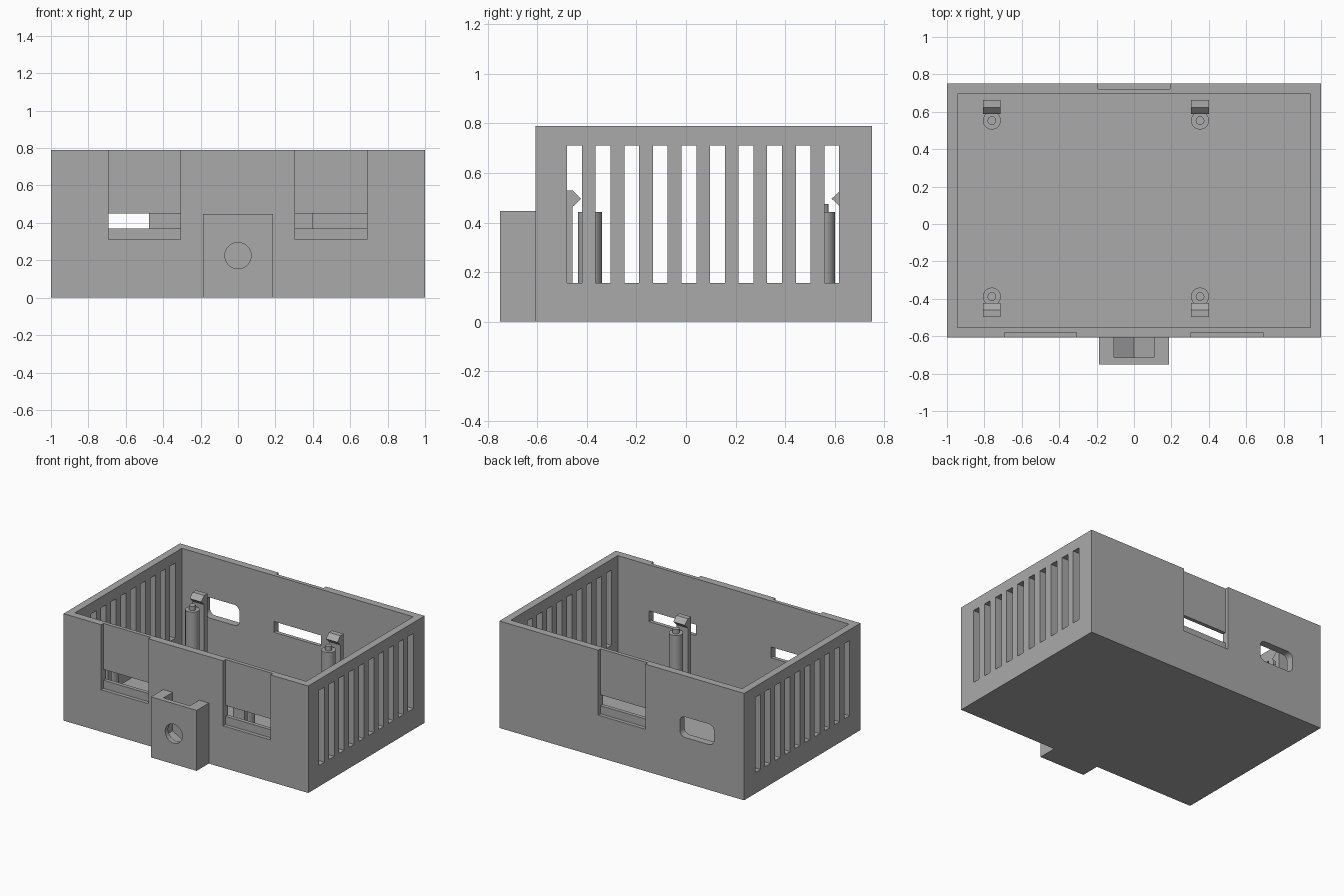
import bpy, bmesh, math
from mathutils import Matrix, Vector

if "Cube" in bpy.data.objects:
    bpy.data.objects.remove(bpy.data.objects["Cube"], do_unlink=True)

grey = bpy.data.materials.new("plain grey")
grey.use_nodes = True
grey.diffuse_color = (0.4, 0.4, 0.4, 1)
grey.node_tree.nodes["Principled BSDF"].inputs["Base Color"].default_value = (0.4, 0.4, 0.4, 1)


def finish(name, bm):
    bmesh.ops.recalc_face_normals(bm, faces=bm.faces)
    mesh = bpy.data.meshes.new(name)
    bm.to_mesh(mesh)
    bm.free()
    mesh.materials.append(grey)
    obj = bpy.data.objects.new(name, mesh)
    bpy.context.collection.objects.link(obj)
    return obj


def box(name, x, y, z):
    """Box from three (min, max) ranges."""
    bm = bmesh.new()
    bmesh.ops.create_cube(bm, size=1)
    for v in bm.verts:
        v.co = Vector([r[0] if c < 0 else r[1] for c, r in zip(v.co, (x, y, z))])
    return finish(name, bm)


def prism(name, points, origin, direction):
    """Extrude a closed outline of 3D points along a direction."""
    bm = bmesh.new()
    face = bm.faces.new([bm.verts.new(Vector(origin) + Vector(p)) for p in points])
    grown = bmesh.ops.extrude_face_region(bm, geom=[face])["geom"]
    bmesh.ops.translate(bm, vec=direction,
                        verts=[g for g in grown if isinstance(g, bmesh.types.BMVert)])
    return finish(name, bm)


def ring_xz(radius, sides, start=0.0):
    angles = [start + math.tau * i / sides for i in range(sides)]
    return [(radius * math.cos(a), 0, radius * math.sin(a)) for a in angles]


def select_only(obj):
    bpy.ops.object.select_all(action='DESELECT')
    obj.select_set(True)
    bpy.context.view_layer.objects.active = obj


def cut(target, cutter):
    mod = target.modifiers.new("cut", 'BOOLEAN')
    mod.operation, mod.solver, mod.object = 'DIFFERENCE', 'EXACT', cutter
    select_only(target)
    bpy.ops.object.modifier_apply(modifier=mod.name)
    bpy.data.objects.remove(cutter, do_unlink=True)


def smooth(obj):
    select_only(obj)
    bpy.ops.object.shade_smooth_by_angle(angle=math.radians(30))


FRONT, BACK, TOP = -0.608, 0.75, 0.79
WALL, FLOOR, RECESS = 0.055, 0.057, 0.027

# Open case
case = box("case", (-1, 1), (FRONT, BACK), (0, TOP))
cut(case, box("cavity", (-1 + WALL, 1 - WALL), (FRONT + WALL, BACK - WALL), (FLOOR, 1)))

# Vent slots through both side walls
for i in range(10):
    y = -0.48 + i * 0.1154
    cut(case, box("vent", (-1.1, 1.1), (y, y + 0.06), (0.155, 0.71)))

# Outer recesses with a strap slot in each
for x, face, inward in ((-0.5, FRONT, 1), (0.498, FRONT, 1), (0, BACK, -1)):
    span = (x - 0.193, x + 0.193)
    for name, depth, z in (("recess", RECESS, (0.31, 1)), ("strap slot", 0.1, (0.37, 0.45))):
        ys = sorted((face - inward * 0.1, face + inward * depth))
        cut(case, box(name, span, ys, z))

# Rounded cable opening in the back wall
corner = 0.042
outline = []
for quarter, (cx, cz) in enumerate(((-0.475, 0.487), (-0.754, 0.487), (-0.754, 0.335), (-0.475, 0.335))):
    sx = -1 if quarter in (0, 3) else 1
    sz = -1 if quarter < 2 else 1
    for step in range(7):
        a = (quarter + step / 6) * math.pi / 2
        outline.append((cx + corner * (sx + math.cos(a)), 0, cz + corner * (sz + math.sin(a))))
cut(case, prism("cable opening", outline, (0, 0.65, 0), (0, 0.2, 0)))
smooth(case)

# Mounting block with a hexagonal nut pocket and a screw hole
block = box("mounting_block", (-0.187, 0.187), (-0.75, FRONT), (0, 0.447))
hexagon = ring_xz(0.125, 6, math.pi / 2)
half = 0.125 * math.cos(math.pi / 6)
pocket = [(-half, 0, 0.4), (-half, 0, -0.0625), (0, 0, -0.125), (half, 0, -0.0625), (half, 0, 0.4)]
cut(block, prism("nut pocket", pocket, (0, -0.715, 0.225), (0, 0.2, 0)))
cut(block, prism("screw hole", ring_xz(0.07, 48), (0, -0.8, 0.225), (0, 0.12, 0)))
smooth(block)


def post(name, x, y):
    """Round post with a thin locating pin on top."""
    bm = bmesh.new()
    for radius, low, high in ((0.048, FLOOR - 0.01, 0.443), (0.023, 0.43, 0.475)):
        bmesh.ops.create_cone(bm, cap_ends=True, segments=32, radius1=radius, radius2=radius,
                              depth=high - low,
                              matrix=Matrix.Translation((x, y, (low + high) / 2)))
    smooth(finish(name, bm))


# Four posts, each with a snap clip on its outer side
clip = ((0.109, FLOOR - 0.01), (0.071, FLOOR - 0.01), (0.071, 0.462),
        (0.035, 0.496), (0.071, 0.53), (0.109, 0.53))
for side, x in (("right", -0.76), ("left", 0.353)):
    for end, y, out in (("front", -0.388, -1), ("back", 0.553, 1)):
        post(f"{end}_{side}_post", x, y)
        prism(f"{end}_{side}_clip", [(0, out * d, z) for d, z in clip],
              (x - 0.047, y, 0), (0.094, 0, 0))
